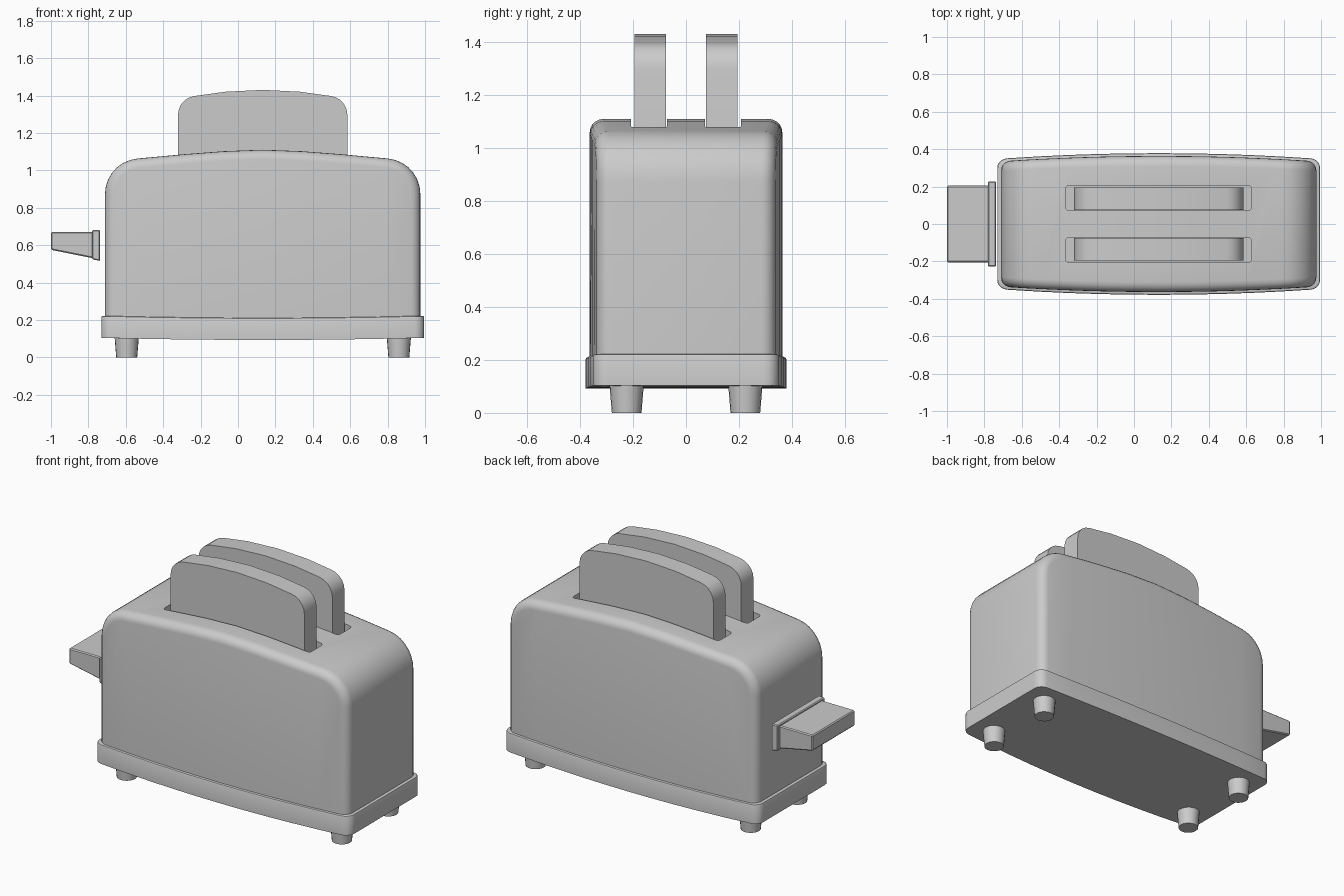
import bpy, bmesh, math
from mathutils import Vector

if "Cube" in bpy.data.objects:
    bpy.data.objects.remove(bpy.data.objects["Cube"])

CX = 0.132          # middle of the housing
HALF = 0.843        # half length of the housing


def fillet(corners, seg=7):
    """Outline from (a, b) points; (a, b, r) points get rounded."""
    out, n = [], len(corners)
    for i, c in enumerate(corners):
        p = Vector(c[:2])
        if len(c) == 2:
            out.append(p)
            continue
        d1 = (Vector(corners[i - 1][:2]) - p).normalized()
        d2 = (Vector(corners[(i + 1) % n][:2]) - p).normalized()
        h = d1.angle(d2) / 2
        centre = p + (d1 + d2).normalized() * c[2] / math.sin(h)
        t = c[2] / math.tan(h)
        a, b = p + d1 * t - centre, p + d2 * t - centre
        w = math.pi - 2 * h
        out += [centre + (a * math.sin(w * (1 - k / seg)) + b * math.sin(w * k / seg)) / math.sin(w)
                for k in range(seg + 1)]
    return out


def arch(half):
    """Mirror the left half of an outline to the right (last point on the axis)."""
    return half + [(-p[0],) + tuple(p[1:]) for p in reversed(half[:-1])]


def prism(name, outline, axis, lo, hi, x=0, y=0, bevel=0, seg=1, keep=None,
          cuts=(), shape=None):
    """Extrude an outline along Y or Z, bevel its rims, slice it and reshape it."""
    bm = bmesh.new()
    place = (lambda p: (p[0], lo, p[1])) if axis == 'Y' else (lambda p: (p[0], p[1], lo))
    face = bm.faces.new([bm.verts.new(place(p)) for p in outline])
    ext = bmesh.ops.extrude_face_region(bm, geom=[face])['geom']
    step = Vector((0, hi - lo, 0)) if axis == 'Y' else Vector((0, 0, hi - lo))
    bmesh.ops.translate(bm, verts=[g for g in ext if isinstance(g, bmesh.types.BMVert)], vec=step)
    bmesh.ops.recalc_face_normals(bm, faces=bm.faces)
    if bevel:
        edges = [e for e in bm.edges if e.calc_face_angle(0) > math.radians(50)
                 and (keep is None or keep(e))]
        bmesh.ops.bevel(bm, geom=edges, offset=bevel, segments=seg, profile=0.5, affect='EDGES')
    for co, no in cuts:
        bmesh.ops.bisect_plane(bm, geom=bm.verts[:] + bm.edges[:] + bm.faces[:],
                               dist=1e-5, plane_co=co, plane_no=no)
    if shape:
        for v in bm.verts:
            shape(v.co)
    bmesh.ops.recalc_face_normals(bm, faces=bm.faces)
    mesh = bpy.data.meshes.new(name)
    bm.to_mesh(mesh)
    bm.free()
    ob = bpy.data.objects.new(name, mesh)
    ob.location = (x, y, 0)
    bpy.context.collection.objects.link(ob)
    return ob


def activate(ob):
    bpy.ops.object.select_all(action='DESELECT')
    ob.select_set(True)
    bpy.context.view_layer.objects.active = ob


def smooth(ob):
    activate(ob)
    bpy.ops.object.shade_smooth_by_angle(angle=math.radians(35))


def bulge(co):
    co.y *= 1 + 0.085 * max(0, 1 - (co.x / HALF) ** 2)


def bulge_and_sag(co):
    bulge(co)
    co.z -= 0.011 * max(0, 1 - (co.x / HALF) ** 2) * (abs(co.y) > 0.3)


stations = [((s * 0.16, 0, 0), (1, 0, 0)) for s in range(-4, 5)]

# housing: arched end-to-end outline with rounded rims and bowed sides
body = prism("housing", fillet(arch([(-HALF, 0.2), (-HALF, 1.047, 0.19), (-0.42, 1.086),
                                     (-0.21, 1.102), (0, 1.11)])),
             'Y', -0.335, 0.335, x=CX, bevel=0.05, seg=5,
             keep=lambda e: abs(e.verts[0].co.y - e.verts[1].co.y) < 1e-4
             and max(v.co.z for v in e.verts) > 0.25,
             cuts=stations, shape=bulge)

# bread slots and slices
slice_outline = fillet(arch([(-0.4525, 0.8), (-0.4525, 1.385, 0.1), (-0.2, 1.42), (0, 1.43)]), 5)
slot_outline = fillet([(-0.497, -0.068, 0.02), (0.497, -0.068, 0.02),
                       (0.497, 0.068, 0.02), (-0.497, 0.068, 0.02)], 3)
for side, label in ((-1, "front"), (1, "back")):
    cutter = prism("slot_cutter", slot_outline, 'Z', 0.75, 1.3, x=CX, y=side * 0.139)
    cutter.hide_render = True
    bpy.context.view_layer.update()
    mod = body.modifiers.new("slot", 'BOOLEAN')
    mod.operation, mod.solver, mod.object = 'DIFFERENCE', 'EXACT', cutter
    activate(body)
    bpy.ops.object.modifier_apply(modifier=mod.name)
    bpy.data.objects.remove(cutter)
    smooth(prism(label + "_bread_slice", slice_outline, 'Y', -0.059, 0.059,
                 x=CX, y=side * 0.135))
smooth(body)

# base skirt
base = prism("base", fillet([(-0.863, -0.349, 0.05), (0.863, -0.349, 0.05),
                             (0.863, 0.349, 0.05), (-0.863, 0.349, 0.05)], 5),
             'Z', 0.104, 0.222, x=CX, bevel=0.008, seg=2,
             keep=lambda e: min(v.co.z for v in e.verts) > 0.2,
             cuts=stations + [((0, s * 0.29, 0), (0, 1, 0)) for s in (-1, 1)],
             shape=bulge_and_sag)
smooth(base)

# feet
for fx, end in ((-0.595, "left"), (0.86, "right")):
    for fy, side in ((-0.224, "front"), (0.224, "back")):
        bpy.ops.mesh.primitive_cone_add(vertices=20, radius1=0.056, radius2=0.065,
                                        depth=0.11, location=(fx, fy, 0.055))
        foot = bpy.context.object
        foot.name = f"{side}_{end}_foot"
        smooth(foot)

# lever plate and tapered handle
prism("lever_plate", [(-0.78, 0.525), (-0.737, 0.515), (-0.737, 0.68), (-0.78, 0.68)],
      'Y', -0.228, 0.228, bevel=0.005)
prism("lever_handle", [(-1.0, 0.575), (-0.775, 0.53), (-0.775, 0.67), (-1.0, 0.67)],
      'Y', -0.205, 0.205, bevel=0.006)
